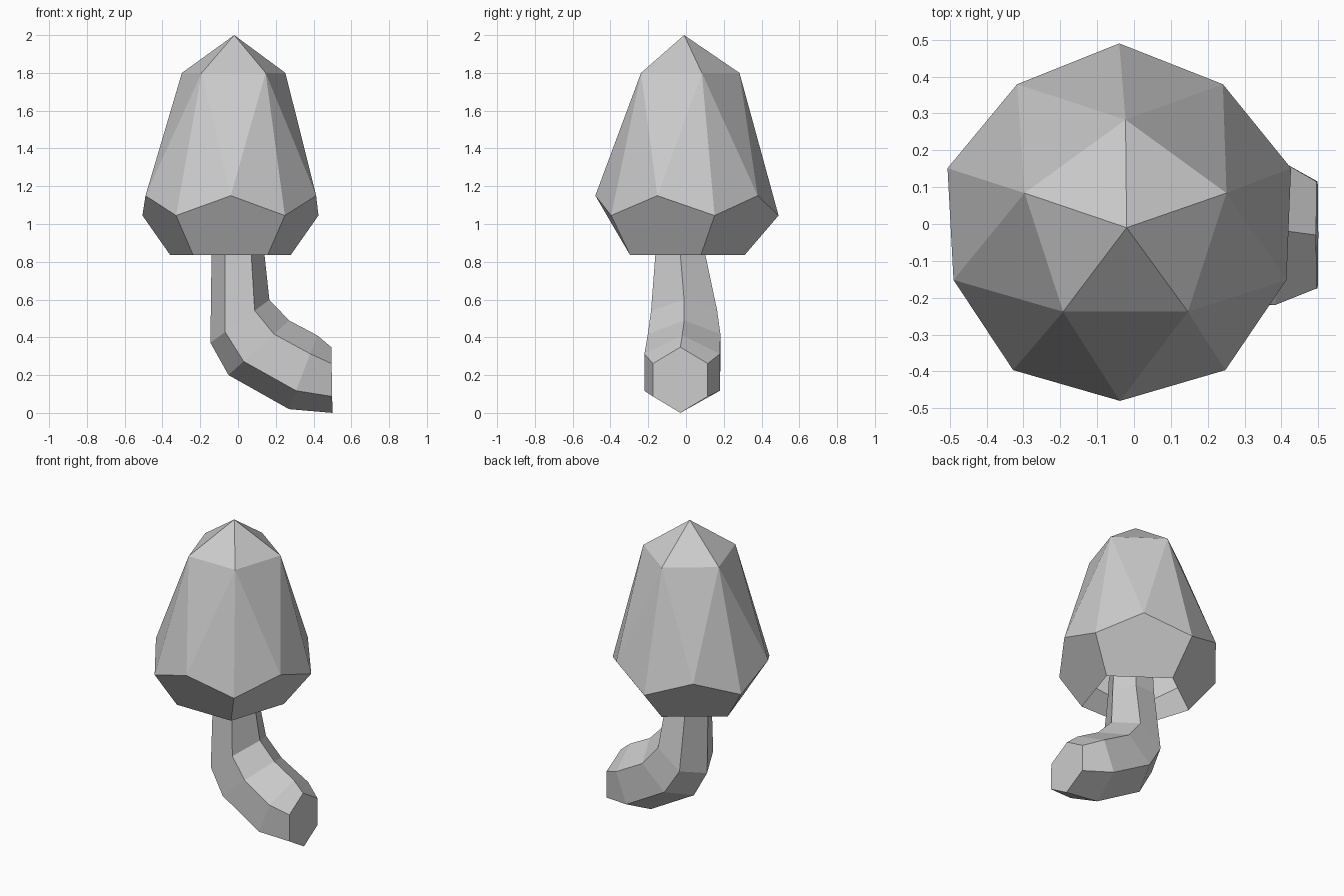
import bpy
import bmesh
from math import sin, cos, pi, radians

old = bpy.data.objects.get("Cube")
if old:
    bpy.data.objects.remove(old, do_unlink=True)

grey = bpy.data.materials.new("plain_grey")
grey.use_nodes = True
colour = (0.6, 0.6, 0.6, 1)
grey.diffuse_color = colour
grey.node_tree.nodes["Principled BSDF"].inputs["Base Color"].default_value = colour


def finish(bm, name):
    bmesh.ops.recalc_face_normals(bm, faces=bm.faces)
    mesh = bpy.data.meshes.new(name)
    bm.to_mesh(mesh)
    bm.free()
    mesh.materials.append(grey)
    obj = bpy.data.objects.new(name, mesh)
    bpy.context.collection.objects.link(obj)
    return obj


def pentagon(bm, centre, radius, turn):
    x, y, z = centre
    angles = [radians(turn + 72 * i) for i in range(5)]
    return [bm.verts.new((x + radius * cos(a), y + radius * sin(a), z)) for a in angles]


# Faceted cap, hollow and open underneath
bm = bmesh.new()
tip = bm.verts.new((-0.02, -0.01, 2.0))
crown = pentagon(bm, (-0.023, -0.005, 1.8), 0.288, 90)
low = pentagon(bm, (-0.04, 0, 1.045), 0.49, 90)
high = pentagon(bm, (-0.038, -0.005, 1.15), 0.475, 126)
mouth = pentagon(bm, (-0.04, -0.025, 0.835), 0.335, 90)
for i in range(5):
    j = (i + 1) % 5
    bm.faces.new((tip, crown[i], crown[j]))
    bm.faces.new((crown[i], high[i], crown[j]))
    bm.faces.new((crown[i], low[i], high[i]))
    bm.faces.new((crown[j], high[i], low[j]))
    bm.faces.new((low[i], mouth[i], mouth[j], low[j], high[i]))
finish(bm, "mushroom_cap")

# Bent six-sided stem: centre x, y, z, tilt, radius in the bend, half depth
sections = [
    (0.0, -0.03, 1.0, 0, 0.13, 0.125),
    (0.0, -0.03, 0.84, 0, 0.14, 0.132),
    (0.01, -0.01, 0.485, 36, 0.193, 0.175),
    (0.11, -0.01, 0.345, 42, 0.216, 0.192),
    (0.345, -0.02, 0.215, 69, 0.209, 0.2),
    (0.497, -0.03, 0.174, 91, 0.174, 0.145),
]
bm = bmesh.new()
rings = []
for x, y, z, tilt, radius, depth in sections:
    t = radians(tilt)
    ring = []
    for k in range(6):
        a = k * pi / 3
        r = radius * cos(a)
        d = depth * sin(a) / sin(pi / 3)
        ring.append(bm.verts.new((x + r * cos(t), y + d, z + r * sin(t))))
    rings.append(ring)
for a, b in zip(rings, rings[1:]):
    for k in range(6):
        n = (k + 1) % 6
        bm.faces.new((a[k], a[n], b[n], b[k]))
bm.faces.new(rings[0])
bm.faces.new(rings[-1])
finish(bm, "mushroom_stem")
